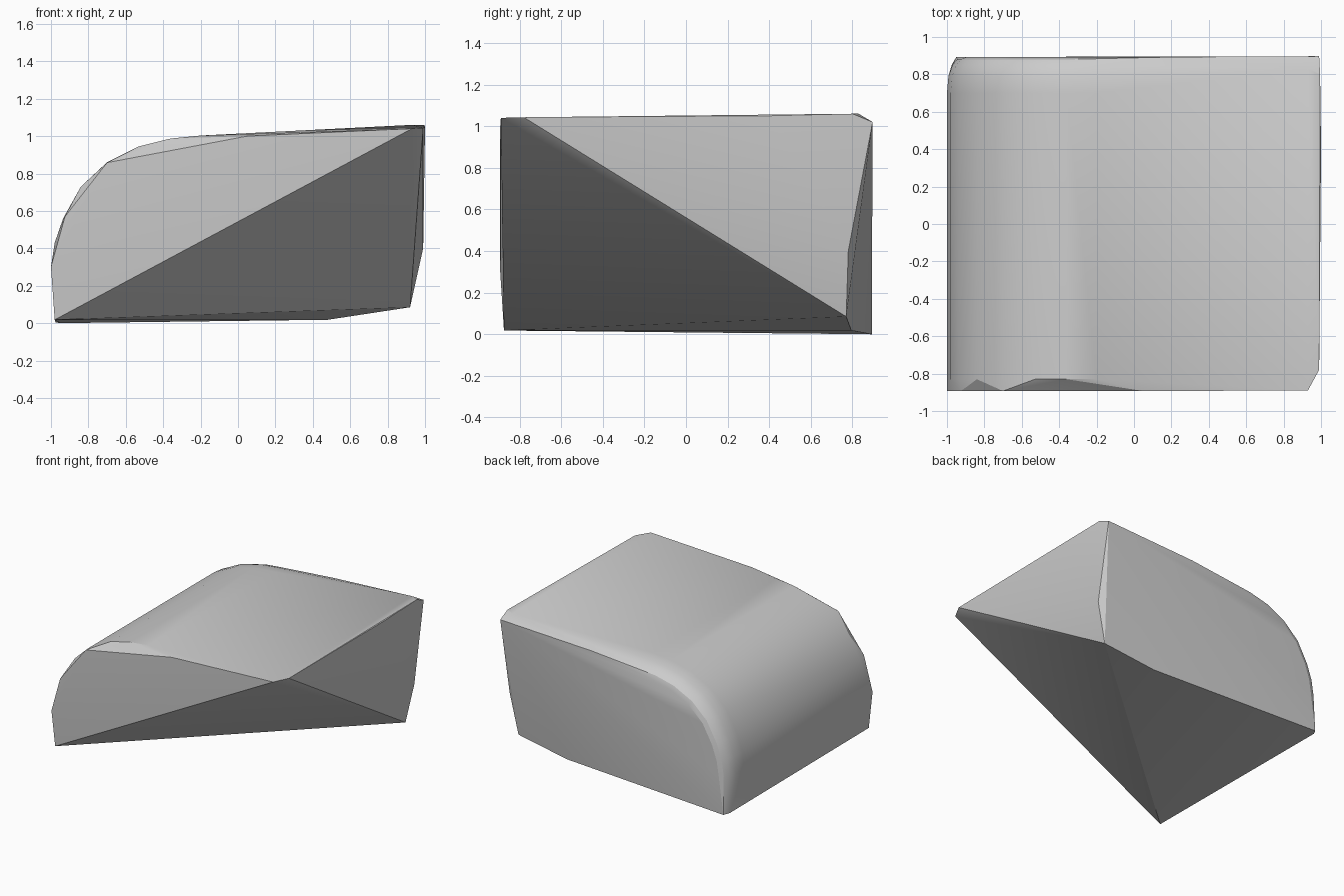
import bpy, bmesh, math

if "Cube" in bpy.data.objects:
    bpy.data.objects.remove(bpy.data.objects["Cube"])

# Side profile of the rounded hood, (x, z) from the left foot to the top right
profile = [(-1.0, 0.30), (-0.98, 0.43), (-0.935, 0.56), (-0.84, 0.73), (-0.70, 0.86),
           (-0.53, 0.945), (-0.36, 0.987), (-0.20, 1.003)]


def inset(t, cx=-0.25, cz=0.25):
    """Profile moved inward by t, measured from the bend centre."""
    out = []
    for x, z in profile:
        d = math.hypot(x - cx, z - cz)
        out.append((x + (cx - x) * t / d, z + (cz - z) * t / d))
    return out


points = []
# Main span, then rounded rear shoulder
for y, t in ((-0.83, 0.0), (0.70, 0.0), (0.79, 0.008), (0.85, 0.03), (0.88, 0.055), (0.893, 0.09)):
    points += [(x, y, z) for x, z in inset(t)]

# Flat front side, slightly clipped along the bend
points += [(-1.0, -0.893, 0.30), (-0.925, -0.893, 0.57), (-0.70, -0.893, 0.858),
           (0.05, -0.893, 1.0), (0.93, -0.89, 1.04)]
# Top right edge and rear shoulder
points += [(0.99, -0.78, 1.043), (0.93, 0.83, 1.06), (0.995, 0.80, 1.06),
           (0.99, 0.897, 1.02), (0.2, 0.893, 0.985)]
# Right side
points += [(1.0, 0.40, 1.05), (0.99, 0.78, 0.40), (0.92, 0.77, 0.085)]
# Underside, missing its front right corner
points += [(0.48, 0.795, 0.018), (-0.98, -0.875, 0.018),
           (-0.975, 0.85, 0.004), (-0.95, 0.893, 0.0)]

bm = bmesh.new()
for p in points:
    bm.verts.new(p)
res = bmesh.ops.convex_hull(bm, input=bm.verts[:])
loose = [v for v in bm.verts if not v.link_faces]
bmesh.ops.delete(bm, geom=loose, context='VERTS')
bmesh.ops.recalc_face_normals(bm, faces=bm.faces[:])

mesh = bpy.data.meshes.new("hood_block")
bm.to_mesh(mesh)
bm.free()
block = bpy.data.objects.new("hood_block", mesh)
bpy.context.collection.objects.link(block)

grey = bpy.data.materials.new("plain_grey")
grey.diffuse_color = (0.6, 0.6, 0.6, 1)
grey.use_nodes = True
grey.node_tree.nodes["Principled BSDF"].inputs["Base Color"].default_value = grey.diffuse_color
mesh.materials.append(grey)

bpy.context.view_layer.objects.active = block
block.select_set(True)
bpy.ops.object.shade_smooth_by_angle(angle=math.radians(20))
